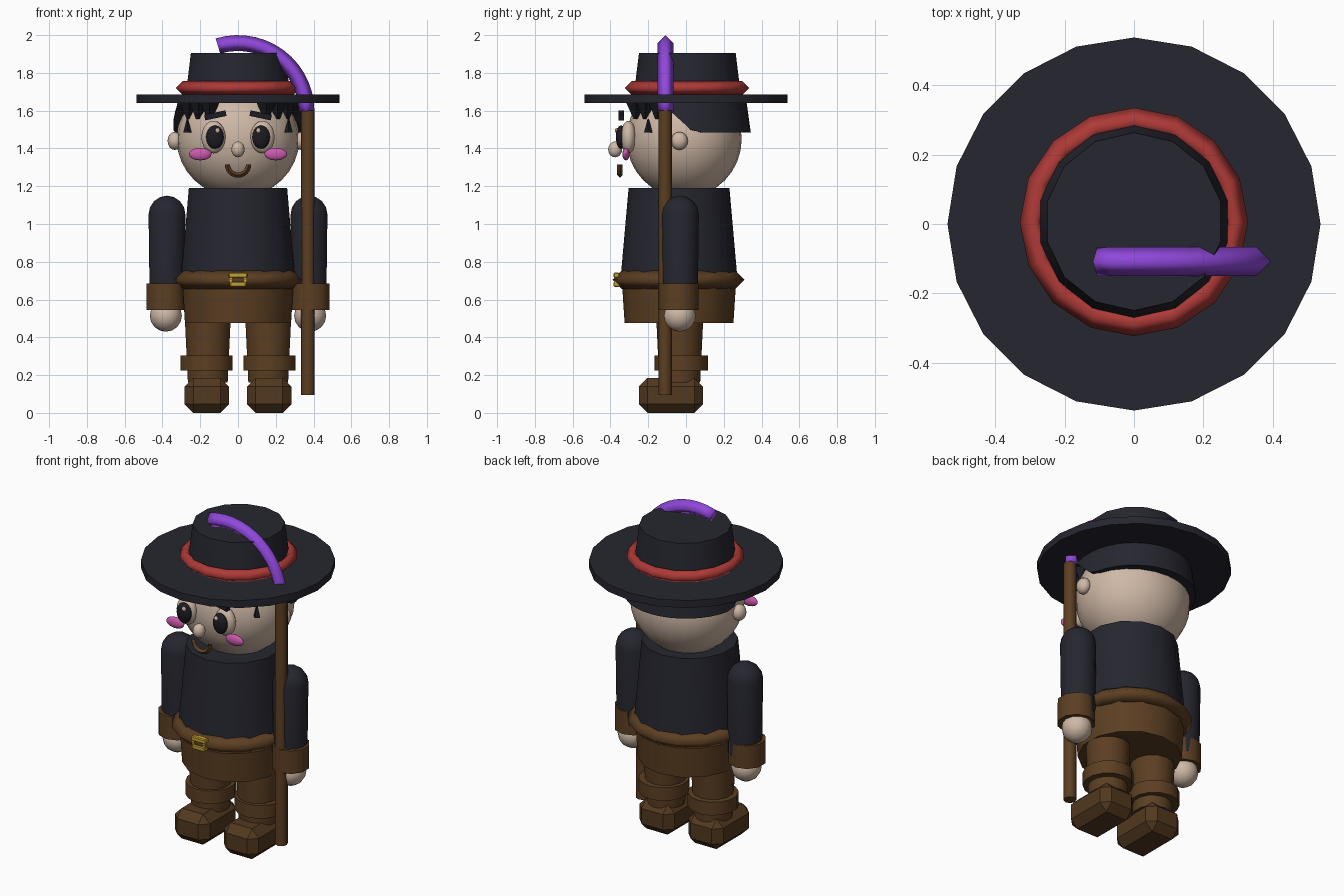
import bpy, bmesh, math
from math import sin, cos, pi, radians
from mathutils import Matrix, Vector, Euler

if "Cube" in bpy.data.objects:
    bpy.data.objects.remove(bpy.data.objects["Cube"])


def material(name, *rgb):
    m = bpy.data.materials.new(name)
    m.diffuse_color = (*rgb, 1)
    m.use_nodes = True
    m.node_tree.nodes["Principled BSDF"].inputs["Base Color"].default_value = m.diffuse_color
    return m


NAVY = material("dark_navy", .019, .019, .029)
BLACK = material("near_black", .011, .011, .016)
BROWN = material("leather_brown", .107, .049, .016)
DARK = material("boot_brown", .085, .040, .014)
SKIN = material("skin", .62, .48, .38)
RED = material("band_red", .42, .042, .038)
PURPLE = material("feather_purple", .28, .065, .72)
PINK = material("cheek_pink", .60, .10, .42)
GOLD = material("buckle_gold", .55, .36, .03)


def finish(name, bm, mat, loc=(0, 0, 0), rot=(0, 0, 0), scale=(1, 1, 1), angle=32):
    """Turn a bmesh into a placed object; faces below the angle are smooth."""
    bmesh.ops.remove_doubles(bm, verts=bm.verts, dist=1e-5)
    bmesh.ops.recalc_face_normals(bm, faces=bm.faces)
    bm.transform(Matrix.LocRotScale(Vector(loc), Euler(rot), Vector(scale)))
    me = bpy.data.meshes.new(name)
    bm.to_mesh(me)
    bm.free()
    me.materials.append(mat)
    ob = bpy.data.objects.new(name, me)
    bpy.context.collection.objects.link(ob)
    if angle:
        bpy.ops.object.select_all(action='DESELECT')
        ob.select_set(True)
        bpy.context.view_layer.objects.active = ob
        bpy.ops.object.shade_smooth_by_angle(angle=radians(angle))
    return ob


def lathe(name, profile, n, mat, loc=(0, 0, 0), closed=False, **kw):
    """Revolve (radius, z) points about z, with a vertex on the y axis."""
    bm = bmesh.new()
    rings = [[bm.verts.new((r * cos(pi / 2 + 2 * pi * i / n), r * sin(pi / 2 + 2 * pi * i / n), z))
              for i in range(n)] for r, z in profile]
    pairs = list(zip(rings, rings[1:])) + ([(rings[-1], rings[0])] if closed else [])
    for a, b in pairs:
        for i in range(n):
            j = (i + 1) % n
            bm.faces.new((a[i], a[j], b[j], b[i]))
    return finish(name, bm, mat, loc, **kw)


def frustum(name, r0, z0, r1, z1, n, mat, loc=(0, 0, 0), **kw):
    return lathe(name, [(0, z0), (r0, z0), (r1, z1), (0, z1)], n, mat, loc, **kw)


def ring(name, major, minor, n, mat, loc):
    prof = [(major + minor, 0), (major, minor), (major - minor, 0), (major, -minor)]
    return lathe(name, prof, n, mat, loc, closed=True, angle=95)


def ball(name, loc, size, mat, u=16, v=10):
    bm = bmesh.new()
    bmesh.ops.create_uvsphere(bm, u_segments=u, v_segments=v, radius=1)
    return finish(name, bm, mat, loc, scale=size, angle=60)


def box(name, loc, size, mat, rot=(0, 0, 0), bevel=0):
    bm = bmesh.new()
    bmesh.ops.create_cube(bm, size=1)
    bm.transform(Matrix.Diagonal((*size, 1)))
    if bevel:
        bmesh.ops.bevel(bm, geom=bm.edges[:], offset=bevel, segments=1, affect='EDGES')
    return finish(name, bm, mat, loc, rot, angle=0)


def arc(name, centre, radius, minor, a0, a1, n, mat):
    """Diamond-section tube along an arc in the xz plane."""
    bm = bmesh.new()
    rows = []
    for i in range(n + 1):
        a = radians(a0 + (a1 - a0) * i / n)
        pts = [(radius + minor, 0), (radius, minor), (radius - minor, 0), (radius, -minor)]
        rows.append([bm.verts.new((r * cos(a), y, r * sin(a))) for r, y in pts])
    for p, q in zip(rows, rows[1:]):
        for k in range(4):
            m = (k + 1) % 4
            bm.faces.new((p[k], p[m], q[m], q[k]))
    bm.faces.new(rows[0])
    bm.faces.new(rows[-1])
    return finish(name, bm, mat, centre, angle=89.5 if minor < .02 else 95)


# Hat
frustum("hat_brim", .537, 1.64, .537, 1.685, 20, NAVY)
frustum("hat_crown", .286, 1.66, .256, 1.905, 14, NAVY, (0, .007, 0))
ring("hat_band", .293, .036, 16, RED, (0, .006, 1.72))
arc("feather", (0, -.108, 1.595), .363, .042, 0, 107, 14, PURPLE)

# Head and face
ball("head", (0, -.01, 1.45), (.325, .305, .31), SKIN, 24, 16)
ball("nose", (0, -.375, 1.395), (.035, .037, .042), SKIN)
arc("smile", (0, -.35, 1.315), .056, .014, 180, 360, 12, BROWN)

# Back hair: a band whose lower edge climbs in front of the ears
bm = bmesh.new()
cols = []
for i in range(25):
    a = radians(-24 + 228 * i / 24)
    y = sin(a)
    low = 1.485 if y > .12 else 1.485 + .14 * min(1, (.12 - y) / .45)
    cols.append([bm.verts.new((r * cos(a), r * y, z)) for r, z in
                 ((.27, low), (.343, low), (.32, 1.65), (.27, 1.65))])
for p, q in zip(cols, cols[1:]):
    for k in range(4):
        bm.faces.new((p[k], p[(k + 1) % 4], q[(k + 1) % 4], q[k]))
bm.faces.new(cols[0])
bm.faces.new(cols[-1])
finish("back_hair", bm, NAVY)

for s, side in ((-1, "right"), (1, "left")):
    # Facial details
    ball("ear_" + side, (s * .335, -.035, 1.44), (.038, .045, .048), SKIN, 12, 8)
    ball("eye_" + side, (s * .13, -.305, 1.46), (.064, .042, .086), SKIN)
    ball("pupil_" + side, (s * .122, -.345, 1.46), (.047, .026, .062), BLACK)
    ball("eye_glint_" + side, (s * .108, -.366, 1.495), (.013, .01, .014), SKIN, 8, 6)
    ball("cheek_" + side, (s * .2, -.318, 1.37), (.06, .019, .033), PINK)
    box("eyebrow_" + side, (s * .12, -.342, 1.575), (.115, .03, .03), BLACK, (0, s * radians(12), 0))
    # Fringe tufts and sideburn
    for k, (x, y, r) in enumerate(((.15, -.265, .055), (.21, -.215, .05), (.26, -.15, .05))):
        frustum(f"fringe_tuft_{k}_{side}", .012, 1.555, r, 1.65, 4, BLACK, (s * x, y, 0), angle=0)
    frustum("sideburn_" + side, .022, 1.485, .004, 1.555, 4, BLACK, (s * .268, -.2, 0), angle=0)

    # Sleeve with domed shoulder, cuff and hand
    dome = [(.1 * cos(radians(t)), 1.05 + .1 * sin(radians(t))) for t in (0, 22, 45, 68)]
    lathe("sleeve_" + side, [(0, .6), (.094, .6)] + dome + [(0, 1.15)], 14, NAVY, (s * .376, -.032, 0))
    frustum("cuff_" + side, .107, .545, .107, .685, 10, BROWN, (s * .383, -.04, 0), angle=40)
    ball("hand_" + side, (s * .382, -.035, .515), (.085, .087, .085), SKIN, 12, 8)

    # Leg, boot top and boot
    frustum("leg_" + side, .108, .16, .124, .49, 14, BROWN, (s * .16, -.033, 0))
    frustum("boot_top_" + side, .141, .225, .141, .305, 14, BROWN, (s * .166, -.025, 0))
    box("boot_" + side, (s * .165, -.08, .0925), (.235, .34, .185), DARK, bevel=.046)

# Body
frustum("torso", .312, .68, .267, 1.19, 14, NAVY, (0, -.037, 0))
frustum("tunic_skirt", .288, .475, .302, .69, 14, BROWN, (0, -.037, 0))
ring("belt", .299, .05, 16, BROWN, (0, -.04, .705))
for z, w in ((.729, .1), (.68, .085)):
    box("buckle_bar", (0, -.368, z), (w, .03, .028), GOLD, bevel=.005)
for s in (-1, 1):
    box("buckle_side", (s * .038, -.365, .705), (.014, .03, .06), GOLD)

# Staff
frustum("staff", .036, .095, .036, 1.6, 8, BROWN, (.37, -.11, 0), angle=50)
